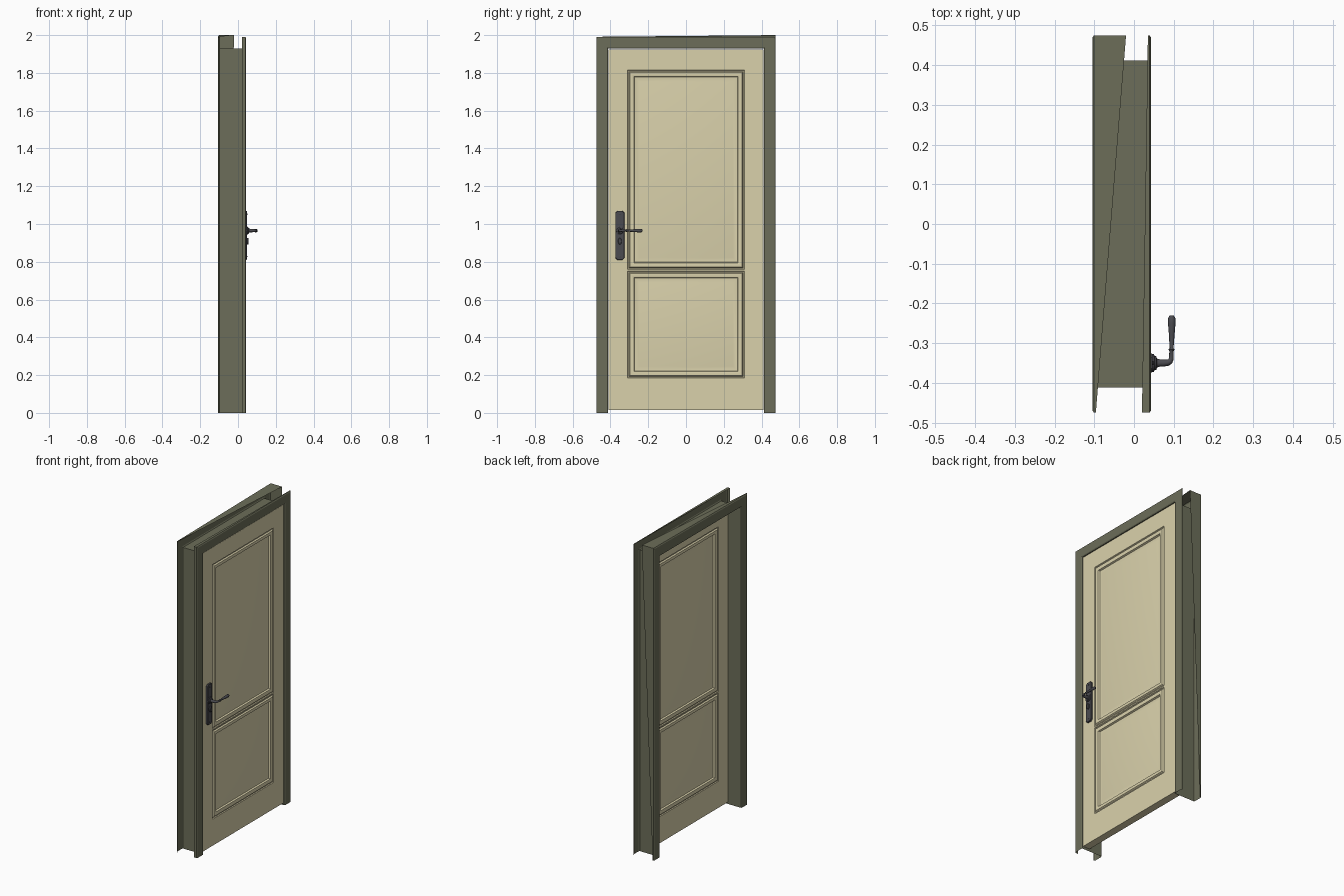
import bpy, bmesh, math
from mathutils import Vector

if "Cube" in bpy.data.objects:
    bpy.data.objects.remove(bpy.data.objects["Cube"])


def material(name, rgb):
    m = bpy.data.materials.new(name)
    m.diffuse_color = (*rgb, 1)
    m.use_nodes = True
    m.node_tree.nodes["Principled BSDF"].inputs["Base Color"].default_value = m.diffuse_color
    return m


CREAM = material("cream_paint", (0.70, 0.64, 0.41))
OLIVE = material("olive_paint", (0.15, 0.155, 0.10))
IRON = material("dark_metal", (0.07, 0.07, 0.08))


def finish(bm, name, mat, angle=30):
    bmesh.ops.remove_doubles(bm, verts=bm.verts, dist=1e-5)
    bmesh.ops.recalc_face_normals(bm, faces=bm.faces)
    me = bpy.data.meshes.new(name)
    bm.to_mesh(me)
    bm.free()
    me.materials.append(mat)
    ob = bpy.data.objects.new(name, me)
    bpy.context.collection.objects.link(ob)
    bpy.ops.object.select_all(action='DESELECT')
    ob.select_set(True)
    bpy.context.view_layer.objects.active = ob
    bpy.ops.object.shade_smooth_by_angle(angle=math.radians(angle))
    return ob


def bridge(bm, a, b, closed=False):
    n = len(a)
    for i in range(n if closed else n - 1):
        j = (i + 1) % n
        bm.faces.new((a[i], a[j], b[j], b[i]))


# Frame parts: a profile of (outward offset, x) swept up, across and down
Y0, Z0 = 0.412, 1.928
CORNERS = [(-1, 0), (-1, 1), (1, 1), (1, 0)]


def sweep(name, profiles, lift=0):
    bm = bmesh.new()
    rings = []
    for k, ((s, top), prof) in enumerate(zip(CORNERS, profiles)):
        ring = []
        for t, x in prof:
            z = top * (Z0 + t + (lift if k == 2 and t > 0.05 else 0))
            ring.append(bm.verts.new((x, s * (Y0 + t), z)))
        rings.append(ring)
    for a, b in zip(rings, rings[1:]):
        bridge(bm, a, b)
    return finish(bm, name, OLIVE)


def casing(name, x, d, returns, lift=0):
    profs = [[(0, x - d * 0.012), (0, x - d * 0.004), (0.006, x), (0.057, x),
              (0.063, x - d * 0.004), (0.063, x - d * r)] for r in returns]
    sweep(name, profs, lift)


casing("front_casing", 0.043, 1, (0.023, 0.023, 0.008, 0.008))
# The back casing has one long skewed return at its top corner
casing("back_casing", -0.105, -1, (0.009, 0.009, 0.085, 0.009), 0.009)
sweep("jamb_lining", [[(0, -0.101), (0, 0.039)]] * 4)

# Door leaf: slab with two moulded panels on both faces
XF, XB = 0.036, -0.012
YS = [-0.41, -0.31, 0.31, 0.41]
ZS = [0.015, 0.185, 0.752, 0.76, 1.815, 1.925]
MOULD = [(0, 0), (0.003, -0.005), (0.008, -0.005), (0.013, 0.003), (0.022, 0.004),
         (0.034, 0.0), (0.038, -0.010), (0.044, -0.011), (0.062, -0.008)]
bm = bmesh.new()
for x, d in ((XF, 1), (XB, -1)):
    for i in range(3):
        for j in range(5):
            y0, y1, z0, z1 = YS[i], YS[i + 1], ZS[j], ZS[j + 1]

            def ring(o, h):
                return [bm.verts.new((x + d * h, y, z)) for y, z in
                        ((y0 + o, z0 + o), (y1 - o, z0 + o), (y1 - o, z1 - o), (y0 + o, z1 - o))]
            if i == 1 and j in (1, 3):
                rings = [ring(o, h) for o, h in MOULD]
                for a, b in zip(rings, rings[1:]):
                    bridge(bm, a, b, True)
                bm.faces.new(rings[-1])
            else:
                bm.faces.new(ring(0, 0))
bmesh.ops.remove_doubles(bm, verts=bm.verts, dist=1e-5)
rim = [e for e in bm.edges if e.is_boundary]
bmesh.ops.bridge_loops(bm, edges=rim)
finish(bm, "door_leaf", CREAM)


# Hardware helpers
def tube(name, pts, n=16):
    """Round sweep through (x, y, z, radius) points lying at one height."""
    bm = bmesh.new()
    P = [Vector(p[:3]) for p in pts]
    dirs = [(b - a).normalized() for a, b in zip(P, P[1:])]
    rings = []
    for k, p in enumerate(P):
        t = (dirs[max(k - 1, 0)] + dirs[min(k, len(dirs) - 1)]).normalized()
        side = Vector((-t.y, t.x, 0))
        r = pts[k][3]
        rings.append([bm.verts.new(p + r * (side * math.cos(a) + Vector((0, 0, math.sin(a)))))
                      for a in (2 * math.pi * i / n for i in range(n))])
    for a, b in zip(rings, rings[1:]):
        bridge(bm, a, b, True)
    bm.faces.new(rings[0])
    bm.faces.new(rings[-1])
    return finish(bm, name, IRON, 40)


def plate(name, outline, x0, x1, bevel):
    """Flat outline in y, z extruded along x with a chamfered front."""
    bm = bmesh.new()
    c = Vector((sum(p[0] for p in outline), sum(p[1] for p in outline))) / len(outline)

    def ring(x, o):
        return [bm.verts.new((x, y - math.copysign(o, y - c.x), z - math.copysign(o, z - c.y)))
                for y, z in outline]
    rings = [ring(x0, 0), ring(x1 - bevel, 0), ring(x1, bevel)]
    for a, b in zip(rings, rings[1:]):
        bridge(bm, a, b, True)
    bm.faces.new(rings[0])
    bm.faces.new(rings[-1])
    return finish(bm, name, IRON)


# Handle plate with clipped corners
HY, HZ = -0.35, 0.965
w, c, lo, hi = 0.024, 0.010, 0.81, 1.07
plate("handle_plate", [(HY - w + c, lo), (HY + w - c, lo), (HY + w, lo + c), (HY + w, hi - c),
                       (HY + w - c, hi), (HY - w + c, hi), (HY - w, hi - c), (HY - w, lo + c)],
      XF, 0.047, 0.002)
# Rounded lock cover below the lever
plate("lock_cover", [(HY + 0.010 * math.cos(a), 0.909 + 0.018 * math.sin(a))
                     for a in (2 * math.pi * (i + 0.5) / 12 for i in range(12))],
      0.046, 0.056, 0.002)
for k, z in enumerate((0.828, 1.052)):
    tube(f"plate_screw_{k + 1}", [(0.046, HY, z, 0.005), (0.0485, HY, z, 0.005),
                                  (0.0495, HY, z, 0.003)], 10)

# Turned rose and lever
tube("handle_rose", [(0.046, HY, HZ, 0.023), (0.050, HY, HZ, 0.023), (0.052, HY, HZ, 0.018),
                     (0.056, HY, HZ, 0.017), (0.058, HY, HZ, 0.011), (0.064, HY, HZ, 0.010)])
tube("lever", [(0.056, HY, HZ, 0.009), (0.074, HY, HZ, 0.009), (0.085, HY + 0.001, HZ, 0.008),
               (0.091, HY + 0.004, HZ, 0.007), (0.094, HY + 0.011, HZ, 0.006),
               (0.094, HY + 0.03, HZ, 0.005), (0.0945, HY + 0.034, HZ, 0.008),
               (0.0945, HY + 0.038, HZ, 0.005), (0.095, HY + 0.07, HZ, 0.007),
               (0.095, HY + 0.10, HZ, 0.0095), (0.095, HY + 0.113, HZ, 0.009),
               (0.095, HY + 0.12, HZ, 0.005)])
